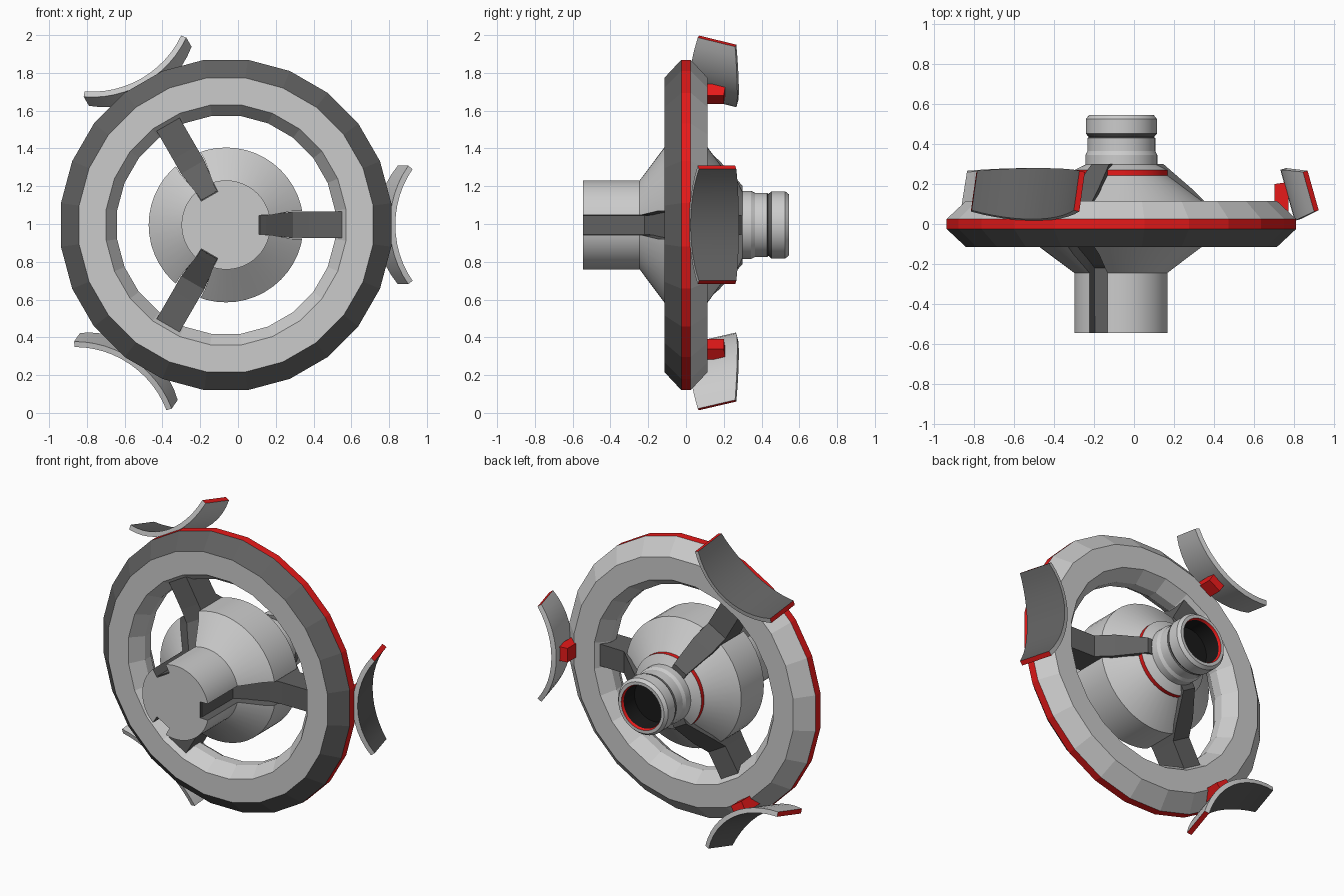
import bpy, bmesh
from math import sin, cos, pi, radians

if "Cube" in bpy.data.objects:
    bpy.data.objects.remove(bpy.data.objects["Cube"])

CX, CZ = -0.063, 0.995          # wheel axis runs along y through this point


def material(name, rgb):
    m = bpy.data.materials.new(name)
    m.diffuse_color = (*rgb, 1)
    m.use_nodes = True
    m.node_tree.nodes["Principled BSDF"].inputs["Base Color"].default_value = m.diffuse_color
    return m


MATS = [material("grey", (0.6, 0.6, 0.6)), material("dark_grey", (0.12, 0.12, 0.12)),
        material("red", (0.8, 0.01, 0.01)), material("black", (0.01, 0.01, 0.01))]
GREY, DARK, RED, BLACK = range(4)


def place(r, t, y, a):
    """radial distance, sideways offset, depth and angle -> world position"""
    return (CX + r * cos(a) - t * sin(a), y, CZ + r * sin(a) + t * cos(a))


def finish(bm, name, smooth=None):
    bmesh.ops.remove_doubles(bm, verts=bm.verts, dist=1e-5)
    bmesh.ops.recalc_face_normals(bm, faces=bm.faces)
    me = bpy.data.meshes.new(name)
    bm.to_mesh(me)
    bm.free()
    for m in MATS:
        me.materials.append(m)
    ob = bpy.data.objects.new(name, me)
    bpy.context.collection.objects.link(ob)
    if smooth:
        smooth_by_angle(ob, smooth)
    return ob


def activate(ob):
    bpy.ops.object.select_all(action='DESELECT')
    ob.select_set(True)
    bpy.context.view_layer.objects.active = ob


def smooth_by_angle(ob, deg):
    activate(ob)
    bpy.ops.object.shade_smooth_by_angle(angle=radians(deg))


def lathe(name, profile, n, closed=False, offset=0.0):
    """profile rows: radius, y, material of the strip that follows"""
    bm = bmesh.new()
    rings = [[bm.verts.new(place(r, 0, y, 2 * pi * (i + offset) / n)) for i in range(n)]
             for r, y, _ in profile]
    for k in range(len(profile) - (0 if closed else 1)):
        a, b = rings[k], rings[(k + 1) % len(rings)]
        for i in range(n):
            j = (i + 1) % n
            bm.faces.new((a[i], a[j], b[j], b[i])).material_index = profile[k][2]
    return finish(bm, name)


def loft(bm, sections, mat, end_mat=None):
    """skin a row of four-point sections and cap both ends"""
    end_mat = mat if end_mat is None else end_mat
    rows = [[bm.verts.new(p) for p in s] for s in sections]
    mats = mat if isinstance(mat, (list, tuple)) else [mat] * 4
    for a, b in zip(rows, rows[1:]):
        for i in range(4):
            j = (i + 1) % 4
            bm.faces.new((a[i], a[j], b[j], b[i])).material_index = mats[i]
    for row in (rows[0], rows[-1]):
        bm.faces.new(row).material_index = end_mat


def bar(bm, stations, a, mat):
    """radial bar; stations: radius, front y, back y, half width"""
    loft(bm, [[place(r, -w, f, a), place(r, w, f, a), place(r, w, b, a), place(r, -w, b, a)]
              for r, f, b, w in stations], mat)


SPOKES = [radians(d) for d in (0, 120, 240)]

# Low-poly wheel ring with bevelled section and red rim
lathe("wheel_ring", [
    (0.64, -0.115, GREY), (0.785, -0.115, DARK), (0.882, -0.025, RED), (0.882, 0.025, GREY),
    (0.785, 0.115, GREY), (0.64, 0.115, GREY), (0.582, 0.03, GREY), (0.582, -0.03, GREY)],
    24, closed=True, offset=0.5)

# Hub: front drum, double cone, red collar and hollow nozzle
hub = lathe("hub", [
    (0, -0.545, GREY), (0.236, -0.545, GREY), (0.236, -0.245, GREY), (0.41, -0.115, GREY),
    (0.41, 0.115, GREY), (0.236, 0.243, RED), (0.236, 0.27, GREY), (0.18, 0.298, GREY),
    (0.18, 0.345, GREY), (0.17, 0.365, GREY), (0.17, 0.43, DARK), (0.163, 0.435, DARK),
    (0.178, 0.452, GREY), (0.178, 0.525, GREY), (0.162, 0.545, GREY), (0.142, 0.545, RED),
    (0.135, 0.53, BLACK), (0.135, 0.42, BLACK), (0, 0.42, BLACK)], 48)

# Slots cut in the hub for the spokes
bm = bmesh.new()
for a in SPOKES:
    bar(bm, [(0.175, -0.7, 0.0, 0.051), (0.24, -0.7, 0.0, 0.053),
             (0.354, -0.7, 0.3, 0.074), (0.6, -0.7, 0.3, 0.078)], a, DARK)
cutter = finish(bm, "slot_cutter")
mod = hub.modifiers.new("slots", 'BOOLEAN')
mod.object, mod.operation, mod.solver = cutter, 'DIFFERENCE', 'EXACT'
activate(hub)
bpy.ops.object.modifier_apply(modifier="slots")
bpy.data.objects.remove(cutter)
smooth_by_angle(hub, 20)

# Spokes, running along the slots and over the back cone
for k, a in enumerate(SPOKES):
    bm = bmesh.new()
    bar(bm, [(0.10, -0.535, 0.28, 0.05), (0.18, -0.535, 0.30, 0.05), (0.181, -0.22, 0.30, 0.05),
             (0.21, -0.20, 0.30, 0.05), (0.354, -0.09, 0.175, 0.071),
             (0.44, -0.085, 0.09, 0.07), (0.62, -0.085, 0.085, 0.07)], a, DARK)
    finish(bm, f"spoke_{k + 1}")

# Curved pads around the rim with red tips, each on a red bracket
R, THICK, HALF, STEPS = 0.485, 0.03, radians(37.5), 12
for k, deg in enumerate((0, 120, 235.5)):
    a = radians(deg)
    sections = []
    for i in range(STEPS + 1):
        s = 2 * i / STEPS - 1
        th = s * HALF
        half_len = 0.133 - 0.03 * s * s
        corner = []
        for rad, side in ((R, -1), (R, 1), (R + THICK, 1), (R + THICK, -1)):
            d = R - rad * cos(th)
            u = side * half_len - 0.012 * s * s
            corner.append(place(0.86 + 0.96 * d - 0.27 * u, rad * sin(th),
                                0.152 + 0.27 * d + 0.96 * u, a))
        sections.append(corner)
    bm = bmesh.new()
    loft(bm, sections, (DARK, GREY, GREY, GREY), RED)
    finish(bm, f"pad_{k + 1}", 30)

    bm = bmesh.new()
    bar(bm, [(0.765, 0.06, 0.20, 0.045), (0.835, 0.06, 0.21, 0.045)], a, RED)
    finish(bm, f"pad_bracket_{k + 1}")
